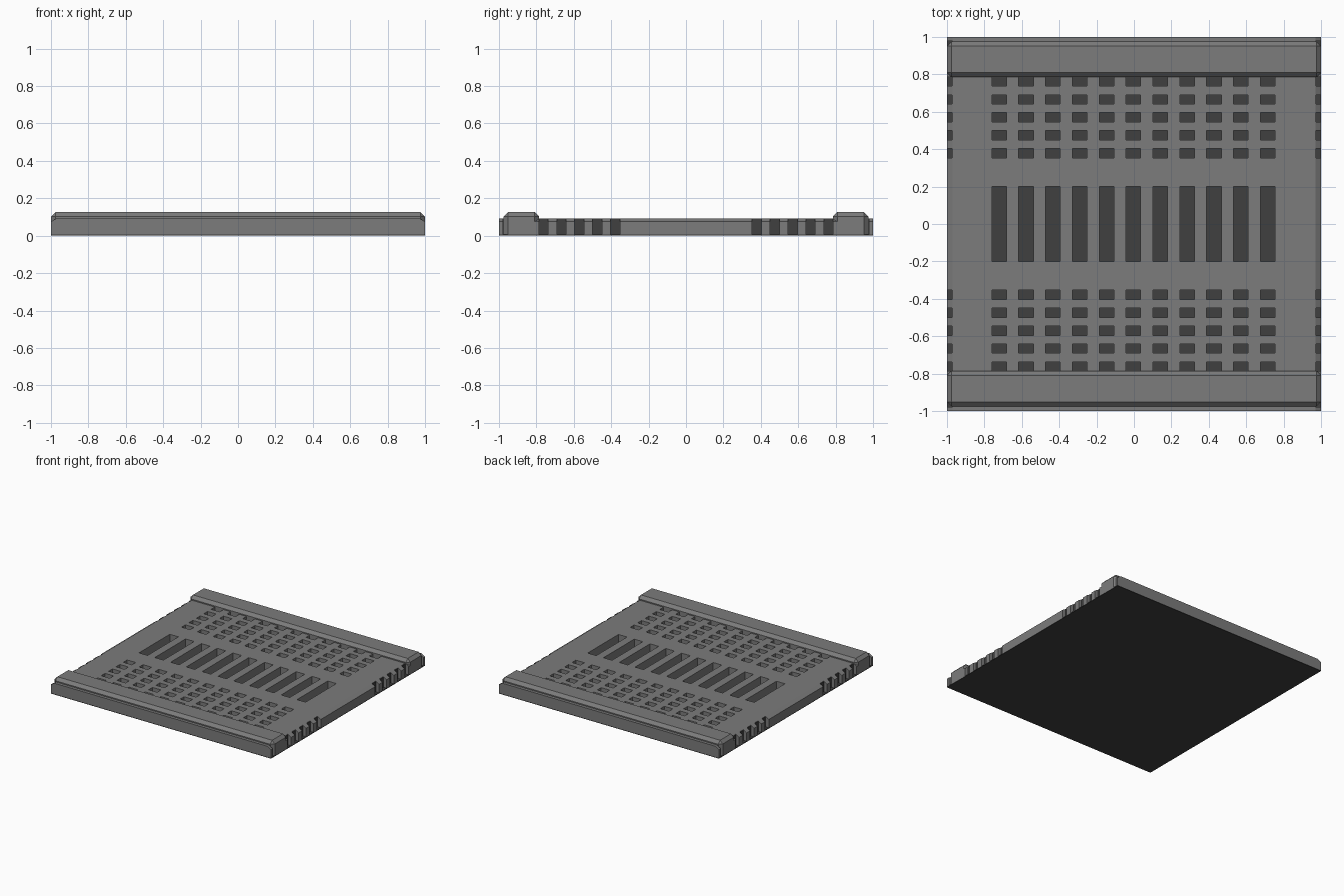
import bpy, bmesh
from mathutils import Matrix, Vector

if "Cube" in bpy.data.objects:
    bpy.data.objects.remove(bpy.data.objects["Cube"])


def material(name, v):
    m = bpy.data.materials.new(name)
    m.diffuse_color = (v, v, v, 1)
    m.use_nodes = True
    m.node_tree.nodes["Principled BSDF"].inputs["Base Color"].default_value = m.diffuse_color
    return m


GREY = material("plate_grey", 0.2)
DARK = material("recess_dark", 0.05)


def add_box(bm, x0, x1, y0, y1, z0, z1):
    size = Vector((x1 - x0, y1 - y0, z1 - z0))
    mid = Vector(((x0 + x1) / 2, (y0 + y1) / 2, (z0 + z1) / 2))
    return bmesh.ops.create_cube(
        bm, size=1, matrix=Matrix.Translation(mid) @ Matrix.Diagonal((*size, 1)))["verts"]


def finish(bm, name, mat):
    bmesh.ops.recalc_face_normals(bm, faces=bm.faces)
    me = bpy.data.meshes.new(name)
    bm.to_mesh(me)
    bm.free()
    me.materials.append(mat)
    ob = bpy.data.objects.new(name, me)
    bpy.context.collection.objects.link(ob)
    return ob


FLOOR = 0.006

# Grate plate: chamfered profile extruded front to back
bm = bmesh.new()
profile = [(-1, FLOOR), (1, FLOOR), (1, 0.075), (0.97, 0.093), (-0.97, 0.093), (-1, 0.075)]
face = bm.faces.new([bm.verts.new((x, -1, z)) for x, z in profile])
out = bmesh.ops.extrude_face_region(bm, geom=[face])
bmesh.ops.translate(bm, vec=(0, 2, 0),
                    verts=[g for g in out["geom"] if isinstance(g, bmesh.types.BMVert)])
plate = finish(bm, "grate_plate", GREY)

# Cutters for the slots, small holes and side notches
bm = bmesh.new()
columns = [-0.721 + i * 0.1436 / 0.9 * 0.9 for i in range(11)]
rows = [0.378 + i * 0.096 for i in range(7)]
for x in columns:
    add_box(bm, x - 0.039, x + 0.039, -0.2, 0.2, -0.1, 0.2)
    for y in rows[:5]:
        for s in (-1, 1):
            add_box(bm, x - 0.039, x + 0.039, s * y - 0.025, s * y + 0.025, -0.1, 0.2)
for y in rows:
    for s in (-1, 1):
        for side in (-1, 1):
            xs = sorted((side * 0.97, side * 1.1))
            add_box(bm, xs[0], xs[1], s * y - 0.025, s * y + 0.025, -0.1, 0.2)
cutter = finish(bm, "hole_cutter", GREY)
cutter.hide_render = True
cutter.hide_viewport = True
mod = plate.modifiers.new("holes", "BOOLEAN")
mod.operation = "DIFFERENCE"
mod.solver = "EXACT"
mod.object = cutter

# Thin dark floor that closes the holes from below
bm = bmesh.new()
add_box(bm, -1, 1, -1, 1, 0, FLOOR)
finish(bm, "floor_sheet", DARK)

# Dark backing strips showing in the side notches
bm = bmesh.new()
for side in (-1, 1):
    xs = sorted((side * 0.965, side * 0.972))
    add_box(bm, xs[0], xs[1], -0.976, 0.976, FLOOR, 0.09)
finish(bm, "notch_backing", DARK)

# Raised rails along front and back, tapered at the top and ends
for s, name in ((-1, "front_rail"), (1, "back_rail")):
    bm = bmesh.new()
    add_box(bm, -1, 1, s * 0.88 - 0.095, s * 0.88 + 0.095, 0.003, 0.126)
    edges = [e for e in bm.edges if any(v.co.z > 0.1 for v in e.verts)]
    bmesh.ops.bevel(bm, geom=edges, offset=0.024, segments=1, affect="EDGES")
    finish(bm, name, GREY)
